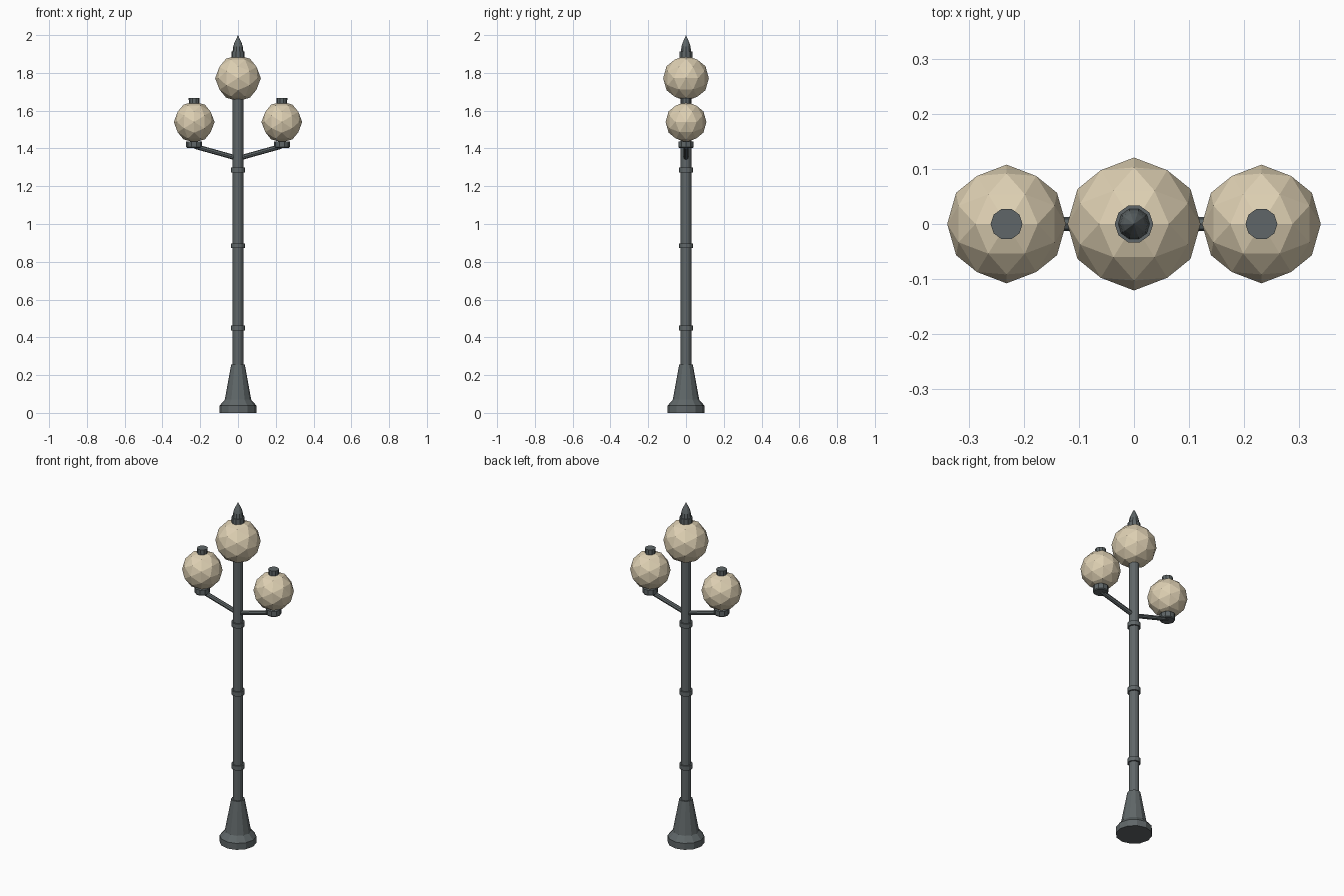
import bpy, bmesh, math
from mathutils import Vector

if "Cube" in bpy.data.objects:
    bpy.data.objects.remove(bpy.data.objects["Cube"])


def material(name, rgb):
    m = bpy.data.materials.new(name)
    m.diffuse_color = (*rgb, 1)
    m.use_nodes = True
    m.node_tree.nodes["Principled BSDF"].inputs["Base Color"].default_value = m.diffuse_color
    return m


METAL = material("dark grey metal", (0.115, 0.134, 0.138))
GLASS = material("cream glass", (0.73, 0.63, 0.45))


def finish(bm, name, mat):
    bmesh.ops.recalc_face_normals(bm, faces=bm.faces)
    me = bpy.data.meshes.new(name)
    bm.to_mesh(me)
    bm.free()
    me.materials.append(mat)
    ob = bpy.data.objects.new(name, me)
    bpy.context.collection.objects.link(ob)
    return ob


def lathe(name, profile, sides=12, x=0.0):
    """Closed faceted turning from (radius, z) points."""
    bm = bmesh.new()
    rings = []
    for r, z in profile:
        if r == 0:
            rings.append([bm.verts.new((x, 0, z))] * sides)
        else:
            angles = [2 * math.pi * i / sides for i in range(sides)]
            rings.append([bm.verts.new((x + r * math.cos(a), r * math.sin(a), z)) for a in angles])
    for lo, hi in zip(rings, rings[1:]):
        for i in range(sides):
            j = (i + 1) % sides
            bm.faces.new(list(dict.fromkeys((lo[i], lo[j], hi[j], hi[i]))))
    for ring in (rings[0], rings[-1]):
        if ring[0] is not ring[1]:
            bm.faces.new(ring)
    return finish(bm, name, METAL)


def globe(name, radius, x, z):
    """Once-subdivided icosahedron with an edge midpoint on each axis."""
    t = (1 + math.sqrt(5)) / 2
    pts = []
    for a in (-1, 1):
        for b in (-t, t):
            pts += [Vector((a, 0, b)), Vector((0, b, a)), Vector((b, a, 0))]
    mids = [p + q for i, p in enumerate(pts) for q in pts[:i] if (p - q).length < 2.1]
    bm = bmesh.new()
    for p in pts + mids:
        bm.verts.new(p.normalized() * radius + Vector((x, 0, z)))
    bmesh.ops.convex_hull(bm, input=bm.verts)
    return finish(bm, name, GLASS)


def rod(name, a, b, radius, sides=8):
    a, b = Vector(a), Vector(b)
    bm = bmesh.new()
    bmesh.ops.create_cone(bm, cap_ends=True, segments=sides, radius1=radius,
                          radius2=radius, depth=(b - a).length)
    ob = finish(bm, name, METAL)
    ob.location = (a + b) / 2
    ob.rotation_euler = (b - a).to_track_quat('Z', 'Y').to_euler()
    return ob


# Base and pole
lathe("base", [(0.098, 0), (0.098, 0.038), (0.070, 0.070), (0.036, 0.256)])
lathe("pole", [(0.028, 0.25), (0.028, 1.70)])
for i, z in enumerate((0.45, 0.885, 1.285)):
    lathe(f"pole_ring_{i + 1}", [(0.036, z - 0.013), (0.036, z + 0.013)])

# Centre globe with collar and pointed finial
globe("centre_globe", 0.121, 0, 1.772)
lathe("finial_collar", [(0.035, 1.87), (0.035, 1.912)], 10)
lathe("finial", [(0.029, 1.91), (0.025, 1.94), (0.020, 1.957), (0, 2.0)], 10)

# Side lamps
for side, s in (("left", -1), ("right", 1)):
    x = s * 0.232
    rod(f"{side}_arm", (0, 0, 1.347), (s * 0.228, 0, 1.411), 0.013)
    lathe(f"{side}_cup", [(0.038, 1.403), (0.042, 1.408), (0.042, 1.437)], 10, x)
    globe(f"{side}_globe", 0.108, x, 1.54)
    lathe(f"{side}_cap", [(0.028, 1.625), (0.029, 1.668)], 10, x)
